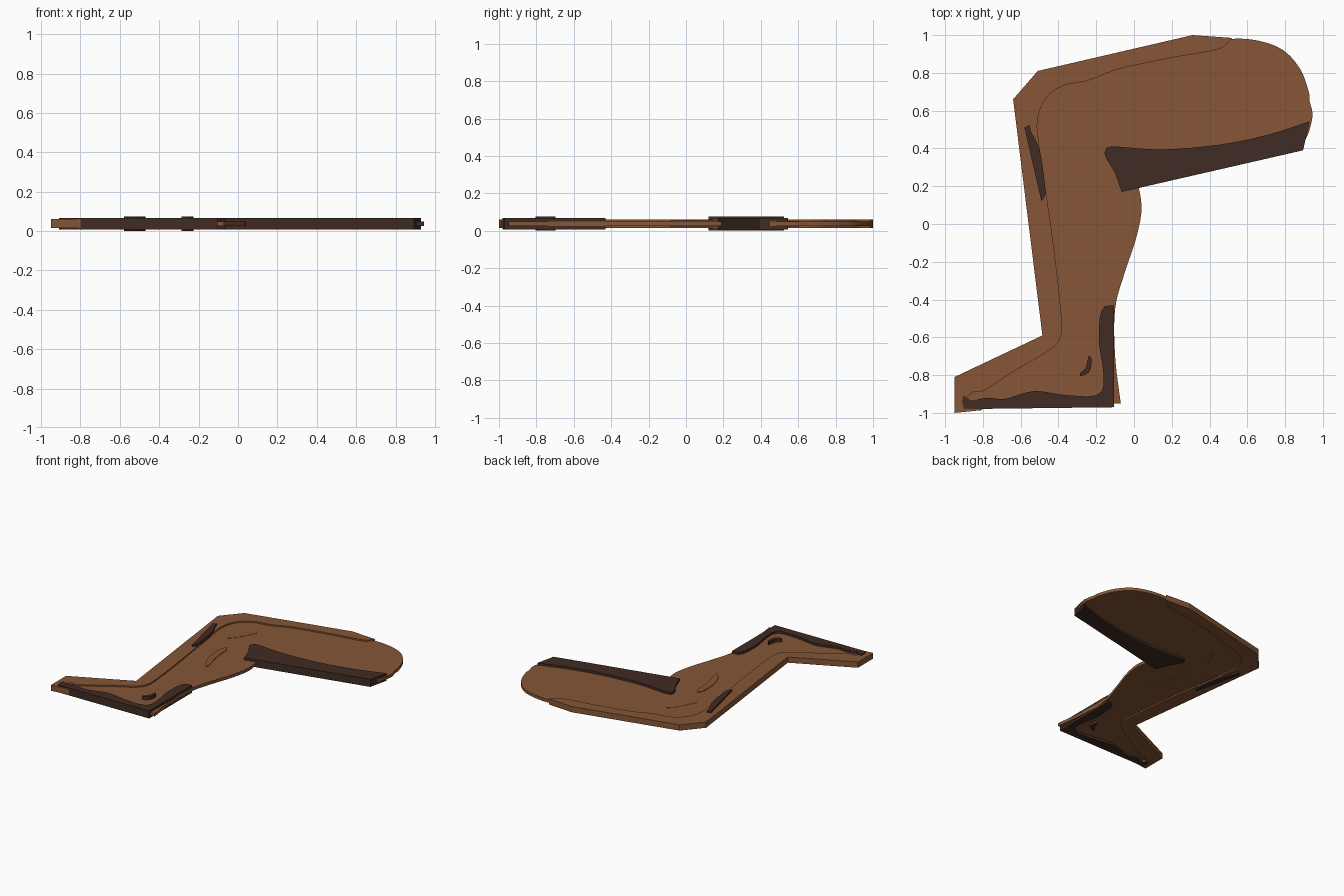
import bpy
import bmesh
from mathutils import Vector

cube = bpy.data.objects.get("Cube")
if cube:
    bpy.data.objects.remove(cube, do_unlink=True)

MID_HEIGHT = 0.0375   # every layer is centred on this height


def make_material(name, colour):
    mat = bpy.data.materials.new(name)
    mat.use_nodes = True
    mat.diffuse_color = (*colour, 1)
    mat.node_tree.nodes["Principled BSDF"].inputs["Base Color"].default_value = (*colour, 1)
    return mat


brown = make_material("warm brown", (0.24, 0.094, 0.038))
dark = make_material("dark brown", (0.053, 0.025, 0.017))


def smooth_run(points, closed=False, steps=6):
    """Catmull-Rom curve through the points of one run."""
    pts = [Vector(p) for p in points]
    if len(pts) < 3:
        return pts
    count = len(pts)
    result = []
    for i in range(count if closed else count - 1):
        if closed:
            a, b, c, d = (pts[(i + k) % count] for k in (-1, 0, 1, 2))
        else:
            a, b = pts[max(i - 1, 0)], pts[i]
            c, d = pts[i + 1], pts[min(i + 2, count - 1)]
        for s in range(steps):
            t = s / steps
            result.append(0.5 * (2 * b + (c - a) * t
                                 + (2 * a - 5 * b + 4 * c - d) * t ** 2
                                 + (3 * b - a - 3 * c + d) * t ** 3))
    if not closed:
        result.append(pts[-1])
    return result


def make_plate(name, material, thickness, outline):
    """Extrude a flat outline evenly above and below the middle height."""
    bm = bmesh.new()
    low = MID_HEIGHT - thickness / 2
    verts = [bm.verts.new((p.x, p.y, low)) for p in outline]
    base = bm.faces.new(verts)
    extruded = bmesh.ops.extrude_face_region(bm, geom=[base], use_keep_orig=True)
    top = [v for v in extruded["geom"] if isinstance(v, bmesh.types.BMVert)]
    bmesh.ops.translate(bm, verts=top, vec=(0, 0, thickness))
    caps = [f for f in bm.faces if len(f.verts) > 4]
    bmesh.ops.recalc_face_normals(bm, faces=bm.faces)
    bmesh.ops.triangulate(bm, faces=caps)
    mesh = bpy.data.meshes.new(name)
    bm.to_mesh(mesh)
    bm.free()
    mesh.materials.append(material)
    obj = bpy.data.objects.new(name, mesh)
    bpy.context.collection.objects.link(obj)
    return obj


def joined(*runs):
    """Join smooth runs, leaving a sharp corner between them."""
    return [p for run in runs for p in smooth_run(run)]


# Thin core: thigh, calf and foot
hip = [(0.4, 0.95), (0.52, 0.98), (0.66, 0.97), (0.79, 0.92), (0.88, 0.82),
       (0.925, 0.7), (0.93, 0.65), (0.945, 0.58), (0.93, 0.5), (0.91, 0.45)]
calf = [(0.02, 0.22), (0.04, 0.08), (0.01, -0.08), (-0.05, -0.26),
        (-0.1, -0.45), (-0.1, -0.7), (-0.07, -0.95)]
make_plate("leg_core", brown, 0.024, joined(
    hip, calf,
    [(-0.88, -0.96), (-0.9, -0.9)], [(-0.42, -0.62), (-0.55, 0.62)],
    [(-0.48, 0.74), (-0.3, 0.82)]))

# Thicker front edge running from the hip over the knee to the toes
make_plate("front_edge", brown, 0.046, joined(
    [(0.52, 0.985), (0.31, 1.0)], [(-0.51, 0.81), (-0.64, 0.66)],
    [(-0.485, -0.59), (-0.95, -0.81)], [(-0.95, -1.0), (-0.8, -0.985)],
    [(-0.84, -0.95), (-0.88, -0.92), (-0.85, -0.89), (-0.79, -0.88),
     (-0.62, -0.77), (-0.45, -0.67), (-0.39, -0.6), (-0.385, -0.48),
     (-0.43, -0.08), (-0.5, 0.4), (-0.51, 0.55), (-0.47, 0.66),
     (-0.38, 0.73), (-0.24, 0.76), (-0.08, 0.82), (0.2, 0.88),
     (0.43, 0.92), (0.49, 0.95)]))

# Dark plates under the thigh and along the heel and sole
make_plate("thigh_underside", dark, 0.06, joined(
    [(0.93, 0.545), (0.895, 0.39)], [(-0.065, 0.17)],
    [(-0.1, 0.27), (-0.15, 0.355), (-0.15, 0.39), (-0.11, 0.41),
     (0.15, 0.395), (0.45, 0.42), (0.7, 0.47), (0.92, 0.54)]))
make_plate("heel_and_sole", dark, 0.06, joined(
    [(-0.105, -0.43), (-0.105, -0.97)], [(-0.9, -0.98)],
    [(-0.91, -0.94), (-0.9, -0.91), (-0.86, -0.935), (-0.78, -0.92),
     (-0.68, -0.925), (-0.53, -0.885), (-0.37, -0.905), (-0.22, -0.91),
     (-0.165, -0.87), (-0.165, -0.76), (-0.185, -0.63),
     (-0.18, -0.49), (-0.155, -0.435)]))

# Small raised dark marks on the shin and ankle
make_plate("shin_mark", dark, 0.075, joined(
    [(-0.58, 0.51), (-0.555, 0.525)],
    [(-0.545, 0.49), (-0.5, 0.39), (-0.475, 0.24), (-0.47, 0.16), (-0.49, 0.12)]))
make_plate("ankle_mark", dark, 0.075, smooth_run(
    [(-0.24, -0.7), (-0.225, -0.72), (-0.235, -0.78), (-0.28, -0.805),
     (-0.285, -0.79), (-0.255, -0.76)], closed=True))

# Low muscle ridges on the calf and beside the knee
make_plate("calf_ridge", brown, 0.034, smooth_run(
    [(-0.29, 0.26), (-0.265, 0.23), (-0.25, 0.08), (-0.215, -0.07),
     (-0.25, -0.05), (-0.3, 0.06), (-0.31, 0.2)], closed=True))
make_plate("knee_ridge", brown, 0.028, smooth_run(
    [(-0.38, 0.41), (-0.33, 0.45), (-0.25, 0.6), (-0.3, 0.56)], closed=True))
